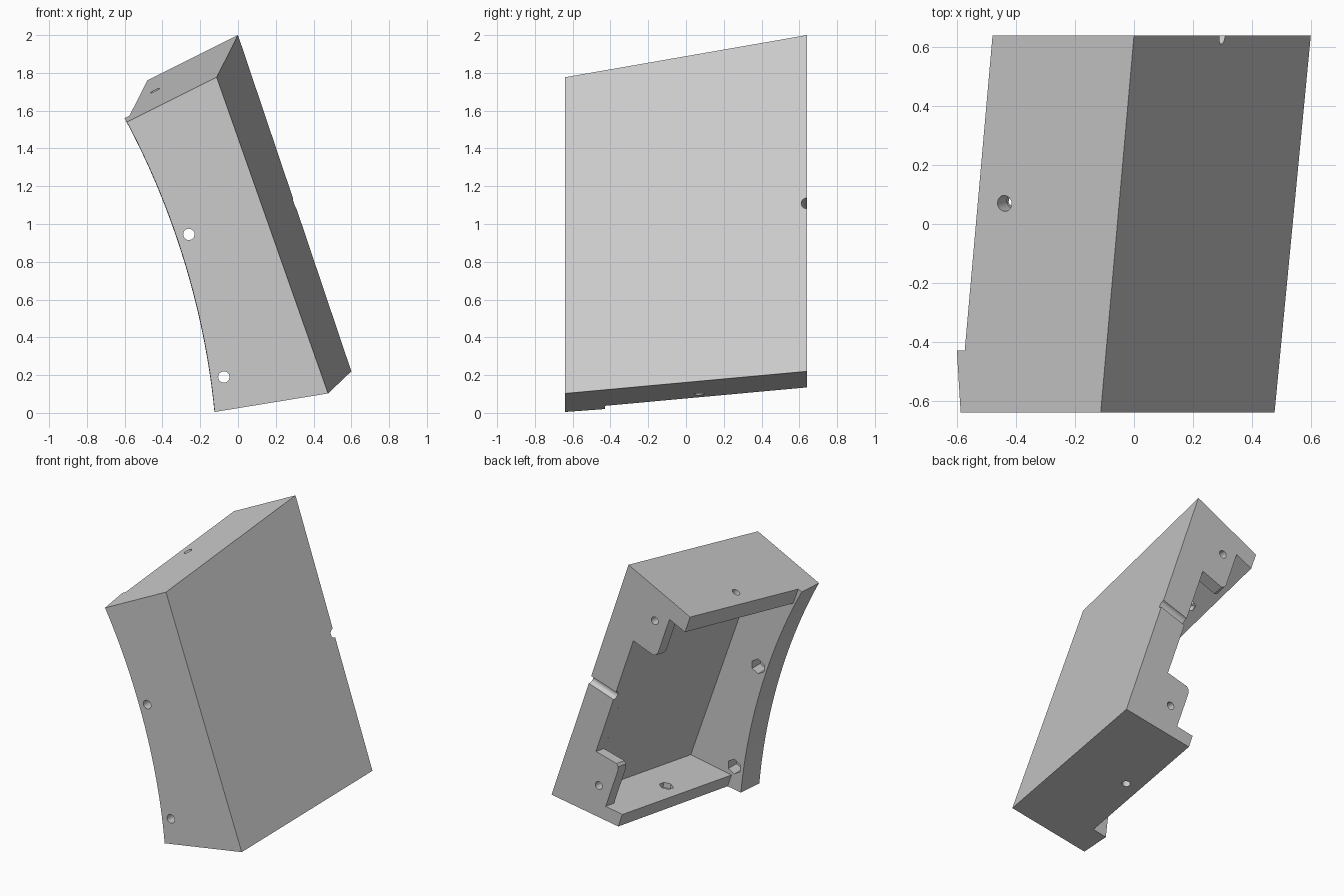
import bpy, bmesh
from mathutils import Vector

if "Cube" in bpy.data.objects:
    bpy.data.objects.remove(bpy.data.objects["Cube"])

# Outer-face corners (front and back edges) and depth directions (top and bottom ends)
FT, FB = Vector((-.113, -.64, 1.777)), Vector((.477, -.64, .103))
BT, BB = Vector((0, .64, 2.0)), Vector((.6, .64, .22))
DEPTH_TOP, DEPTH_BOT = Vector((-.48, 0, -.24)), Vector((-.52, 0, -.085))


def at(s, f, y):
    """Point at fraction s down the length, fraction f of the depth, at y."""
    t = (y + .64) / 1.28
    outer = FT.lerp(BT, t).lerp(FB.lerp(BB, t), s)
    return outer + DEPTH_TOP.lerp(DEPTH_BOT, s) * f


def prism(name, y0, y1, profile):
    """Solid between two y planes; profile(y) gives its (s, f) outline."""
    bm = bmesh.new()
    a, b = [[bm.verts.new(at(s, f, y)) for s, f in profile(y)] for y in (y0, y1)]
    n = len(a)
    bm.faces.new(a)
    bm.faces.new(b[::-1])
    for i in range(n):
        j = (i + 1) % n
        bm.faces.new((a[i], b[i], b[j], a[j]))
    bmesh.ops.recalc_face_normals(bm, faces=bm.faces)
    me = bpy.data.meshes.new(name)
    bm.to_mesh(me)
    bm.free()
    ob = bpy.data.objects.new(name, me)
    bpy.context.collection.objects.link(ob)
    return ob


def cut(cutter):
    cutter.hide_render = True
    m = panel.modifiers.new("cut", 'BOOLEAN')
    m.operation, m.solver, m.object = 'DIFFERENCE', 'EXACT', cutter
    bpy.context.view_layer.objects.active = panel
    bpy.ops.object.modifier_apply(modifier=m.name)
    bpy.data.objects.remove(cutter)


def drill(p, q, r, sides=24):
    """Round or hexagonal hole from p to q."""
    d = q - p
    bpy.ops.mesh.primitive_cylinder_add(vertices=sides, radius=r, depth=d.length, location=(p + q) / 2)
    ob = bpy.context.object
    ob.rotation_euler = d.to_track_quat('Z', 'Y').to_euler()
    bpy.context.view_layer.update()
    cut(ob)


# Solid block
panel = prism("wedge_shell_panel", -.64, .64, lambda y: [(0, 0), (0, 1.4), (1, 1.4), (1, 0)])


# Concave edge of the thick front flange
def flange_curve(y):
    top, bot = .99 + .31 * (y + .64), 1.155 + .21 * (y + .64)
    pts = []
    for i in range(29):
        s = -.1 + 1.2 * i / 28
        pts.append((s, top + (bot - top) * s - .6 * s * (1 - s)))
    return pts + [(1.1, 1.8), (-.1, 1.8)]


cut(prism("flange_cutter", -.7, -.4, flange_curve))

# Cavity between the end walls, and the flat rim of those walls
rim_l, rim_r = [(-.1, 1.9), (-.1, 1), (.072, 1)], [(.943, 1), (1.1, 1), (1.1, 1.9)]
cut(prism("cavity_cutter", -.43, .56, lambda y: rim_l + [(.072, .385), (.943, .385)] + rim_r))

# Back side: two rounded lobes left standing at the corners
lobe_l = [(.072, .75), (.225, .75), (.241, .735), (.25, .70), (.252, .385)]
lobe_r = [(.75, .385), (.752, .70), (.761, .735), (.777, .75), (.943, .75)]
cut(prism("lobe_cutter", .555, .72, lambda y: rim_l + lobe_l + lobe_r + rim_r))

# Half-round groove in the middle of the back edge
drill(at(.5, -.2, .64), at(.5, .8, .64), .03)

# Lobe holes
for s in (.12, .875):
    p = at(s, .57, .64)
    drill(p + Vector((0, -.15, 0)), p + Vector((0, .06, 0)), .027)

# Flange holes with hexagonal nut pockets
for x, z in ((-.26, .945), (-.075, .19)):
    drill(Vector((x, -.7, z)), Vector((x, -.39, z)), .03)
    drill(Vector((x, -.52, z)), Vector((x, -.39, z)), .052, 6)

# End-wall holes with hexagonal nut pockets
for s, depth, edge, sign, wall in ((0, DEPTH_TOP, BT - FT, -1, .12), (1, DEPTH_BOT, BB - FB, 1, .10)):
    n = depth.cross(edge).normalized()
    if n.z > 0:
        n = -n
    n = n * -sign
    p = at(s, .81, .07)
    drill(p - n * .06, p + n * .22, .027)
    drill(p + n * wall * .6, p + n * .22, .047, 6)

# Crisp shading with a smooth flange curve
bpy.ops.object.select_all(action='DESELECT')
panel.select_set(True)
bpy.context.view_layer.objects.active = panel
bpy.ops.object.shade_smooth_by_angle(angle=.3)
